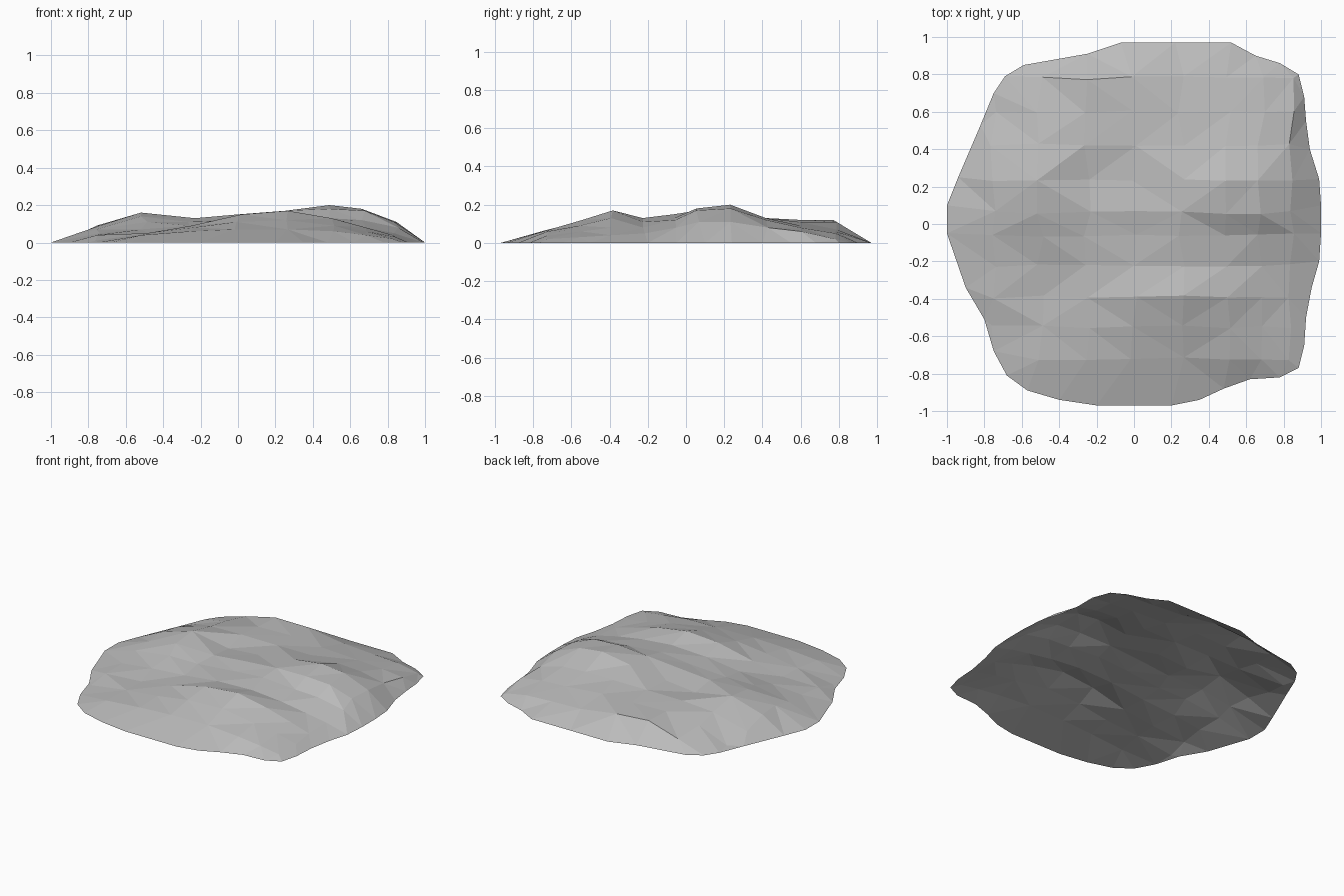
import bpy
import bmesh
import random
from mathutils import Vector
from mathutils.geometry import delaunay_2d_cdt

default_cube = bpy.data.objects.get("Cube")
if default_cube:
    bpy.data.objects.remove(default_cube, do_unlink=True)

random.seed(4)

# Stone colour
stone = bpy.data.materials.new("grey stone")
stone.use_nodes = True
grey = (0.5, 0.5, 0.5, 1)
stone.diffuse_color = grey
shader = next(n for n in stone.node_tree.nodes if n.type == 'BSDF_PRINCIPLED')
shader.inputs["Base Color"].default_value = grey
shader.inputs["Roughness"].default_value = 0.9

# Ground outline of the mound, in hundredths, split by side
front_edge = [(-100, -5), (-90, -34), (-80, -51), (-75, -68), (-68, -81), (-57, -89),
              (-40, -94), (-20, -97), (0, -97), (20, -97), (35, -94), (48, -88),
              (62, -83), (78, -82), (88, -77), (91, -65), (92, -50), (95, -34), (99, -20)]
back_edge = [(100, -5), (100, 10), (99, 24), (94, 40), (92, 55), (91, 68), (88, 80),
             (78, 86), (65, 90), (52, 97), (22, 97), (-7, 97), (-25, 91), (-59, 85),
             (-69, 79), (-75, 70), (-82, 53), (-94, 25), (-100, 10)]
outline = [Vector((x, y)) / 100 for x, y in front_edge + back_edge]

# Relief rows from front to back: heights in hundredths across the columns
columns = [-75, -50, -25, 0, 25, 50, 68, 84]
relief = {
    -72: [0, 4, 6, 7, 7, 6, 4, 2],
    -55: [1, 5, 8, 11, 12, 9, 6, 3],
    -39: [4, 5, 9, 15, 17, 13, 8, 4],
    -22: [5, 7, 9, 12, 13, 11, 8, 5],
    -6: [7, 11, 11, 13, 15, 13, 12, 8],
    6: [9, 14, 13, 15, 17, 18, 17, 11],
    24: [9, 16, 11, 13, 17, 20, 18, 11],
    42: [5, 12, 13, 13, 13, 13, 12, 8],
    60: [1, 9, 12, 12, 11, 9, 8, 6],
    78: [0, 6, 12, 11, 7, 6, 5, 2],
}

points = list(outline)
heights = [0.0] * len(outline)
for y, row in relief.items():
    for x, h in zip(columns, row):
        if h:
            wobble = Vector((random.uniform(-2, 2), random.uniform(-1, 1)))
            points.append((Vector((x, y)) + wobble) / 100)
            heights.append(h / 100)

# Triangulate the relief inside the outline
loop = list(range(len(outline)))
verts, _, faces, sources, _, _ = delaunay_2d_cdt(points, [], [loop], 1, 0.0001)

bm = bmesh.new()
surface = [bm.verts.new((v.x, v.y, heights[src[0]] if src else 0))
           for v, src in zip(verts, sources)]
for face in faces:
    bm.faces.new([surface[i] for i in face])
bmesh.ops.delete(bm, geom=[v for v in bm.verts if not v.link_faces], context='VERTS')
bmesh.ops.recalc_face_normals(bm, faces=bm.faces)
if sum(f.normal.z for f in bm.faces) < 0:
    bmesh.ops.reverse_faces(bm, faces=bm.faces)

mesh = bpy.data.meshes.new("rock_mound")
bm.to_mesh(mesh)
bm.free()
mesh.materials.append(stone)
mound = bpy.data.objects.new("rock_mound", mesh)
bpy.context.collection.objects.link(mound)
